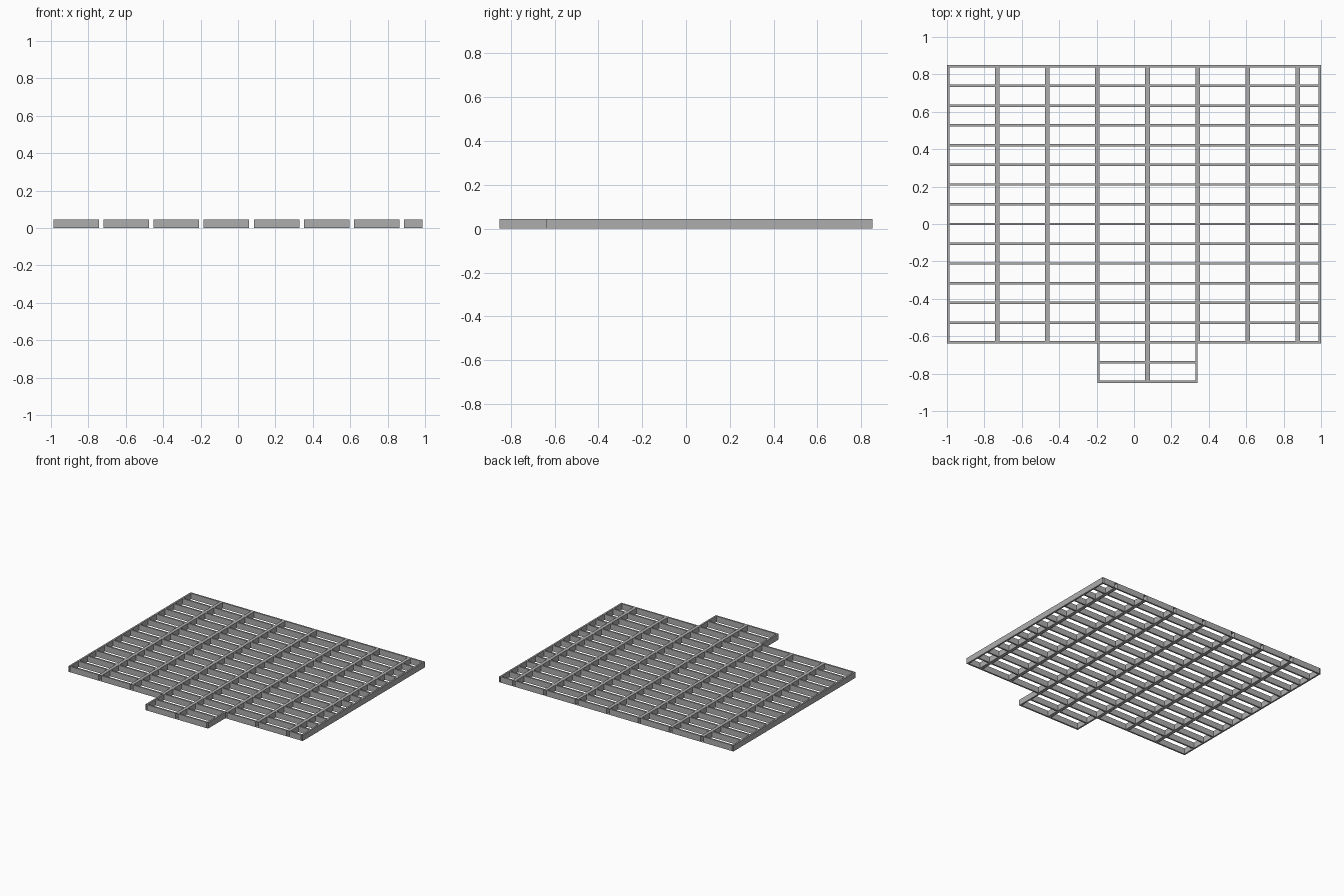
import bpy
import bmesh

cube = bpy.data.objects.get("Cube")
if cube:
    bpy.data.objects.remove(cube, do_unlink=True)

steel = bpy.data.materials.new("plain_grey")
steel.use_nodes = True
GREY = (0.42, 0.42, 0.42, 1)
steel.diffuse_color = GREY
steel.node_tree.nodes["Principled BSDF"].inputs["Base Color"].default_value = GREY

W = 0.0125          # board width
H = 0.045           # board height
BACK, FRONT = 0.85, -0.85
PITCH_Y = (BACK - FRONT - W) / 16
PITCH_X = 0.268
MAIN_FRONT = BACK - 14 * PITCH_Y - W


def member(name, x0, x1, y0, y1, axis):
    """Open-ended hollow rectangular section running along axis 0 (x) or 1 (y)."""
    bm = bmesh.new()
    bmesh.ops.create_cube(bm, size=1)
    for v in bm.verts:
        v.co.x = x0 if v.co.x < 0 else x1
        v.co.y = y0 if v.co.y < 0 else y1
        v.co.z = 0 if v.co.z < 0 else H
    bm.normal_update()
    ends = [f for f in bm.faces if abs(f.normal[axis]) > 0.9]
    bmesh.ops.delete(bm, geom=ends, context='FACES_ONLY')
    mesh = bpy.data.meshes.new(name)
    bm.to_mesh(mesh)
    bm.free()
    mesh.materials.append(steel)
    obj = bpy.data.objects.new(name, mesh)
    bpy.context.collection.objects.link(obj)
    return obj


# Main joists: single at the two sides, doubled between bays
joists = [-1 + PITCH_X * i for i in range(1, 8)]
member("right_side_joist", -1, -1 + W, MAIN_FRONT, BACK, 1)
member("left_side_joist", 1 - W, 1, MAIN_FRONT, BACK, 1)
for x in joists:
    member("double_joist", x - W, x + W, MAIN_FRONT, BACK, 1)

# Front extension joists
ext_right, ext_mid, ext_left = joists[2:5]
member("extension_right_joist", ext_right, ext_right + W, FRONT, MAIN_FRONT, 1)
member("extension_left_joist", ext_left - W, ext_left, FRONT, MAIN_FRONT, 1)
member("extension_middle_joist", ext_mid - W, ext_mid + W, FRONT, MAIN_FRONT, 1)

# Cross members fitted between neighbouring joists
lines = [-1] + joists + [1]
for bay, (left, right) in enumerate(zip(lines, lines[1:])):
    rows = 17 if bay in (3, 4) else 15
    for row in range(rows):
        y = BACK - row * PITCH_Y
        member("cross_member", left + W, right - W, y - W, y, 0)
